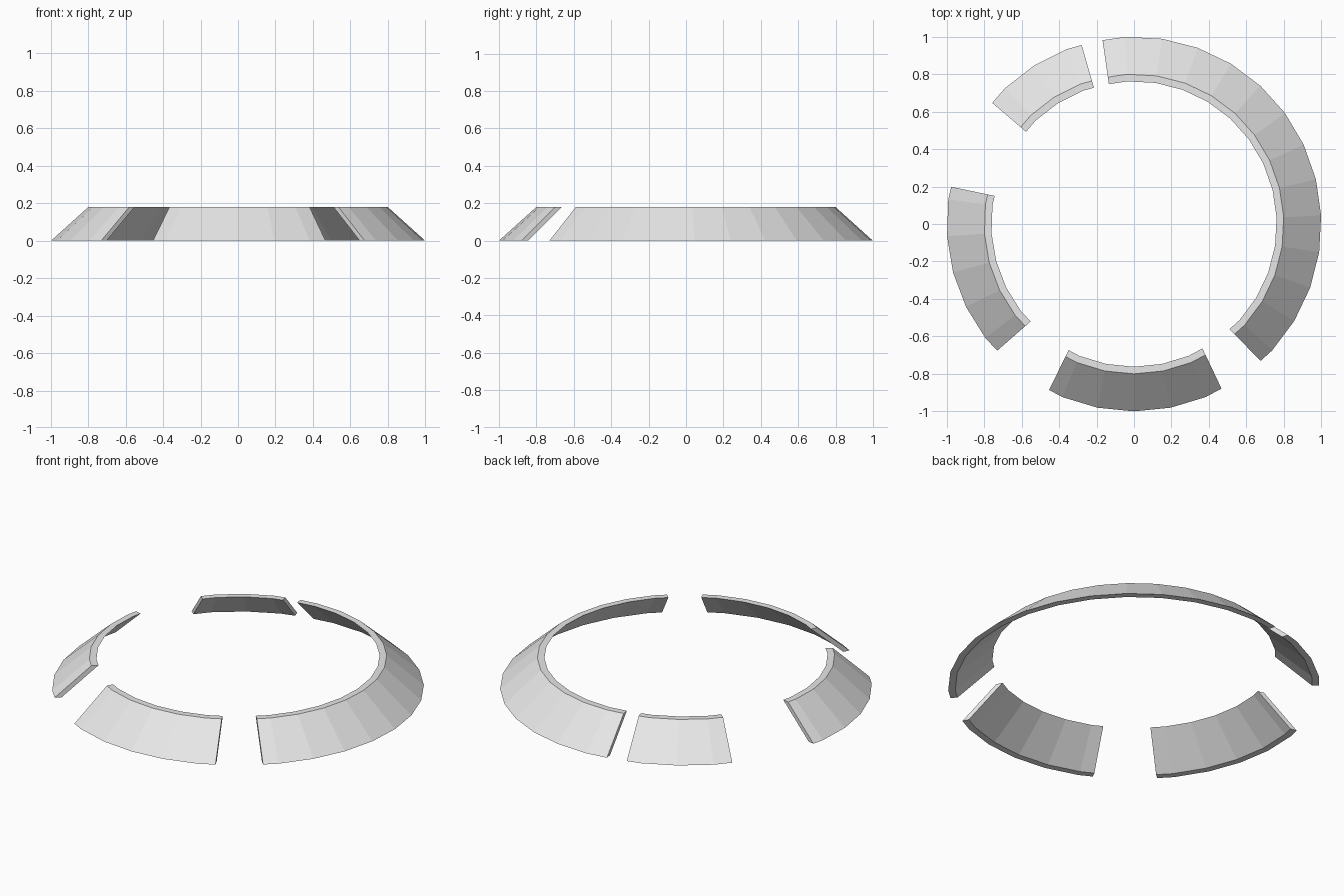
import bpy, bmesh, math
from mathutils import Vector

cube = bpy.data.objects.get("Cube")
if cube:
    bpy.data.objects.remove(cube, do_unlink=True)

grey = bpy.data.materials.new("light_grey")
grey.use_nodes = True
grey.diffuse_color = (0.8, 0.8, 0.8, 1)
grey.node_tree.nodes["Principled BSDF"].inputs["Base Color"].default_value = (0.8, 0.8, 0.8, 1)

STEP = 360 / 32
# Sloping wall section as (radius, height)
PROFILE = [(1.0, 0), (0.8, 0.18), (0.762, 0.18), (0.962, 0)]


def polar(radius, degrees, z=0):
    a = math.radians(degrees)
    return Vector((radius * math.cos(a), radius * math.sin(a), z))


def trim(bm, outer, inner, side):
    """Cut the arc end along an upright plane and close it."""
    p, q = polar(0.996, outer), polar(0.76, inner)
    normal = (p - q).cross(Vector((0, 0, 1))).normalized() * side
    geom = bm.verts[:] + bm.edges[:] + bm.faces[:]
    cut = bmesh.ops.bisect_plane(bm, geom=geom, plane_co=p, plane_no=normal,
                                 clear_outer=True)["geom_cut"]
    edges = [e for e in cut if isinstance(e, bmesh.types.BMEdge)]
    bmesh.ops.contextual_create(bm, geom=edges)


def wall_arc(name, phase, start, end):
    """Sweep the section round the arc; start and end are (outer, inner) angles."""
    bm = bmesh.new()
    first = math.floor((min(start) - 1 - phase) / STEP)
    last = math.ceil((max(end) + 1 - phase) / STEP)
    rings = [[bm.verts.new(polar(r, phase + k * STEP, z)) for r, z in PROFILE]
             for k in range(first, last + 1)]
    for a, b in zip(rings, rings[1:]):
        for i in range(4):
            j = (i + 1) % 4
            bm.faces.new((a[i], b[i], b[j], a[j]))
    trim(bm, *start, 1)
    trim(bm, *end, -1)
    bmesh.ops.recalc_face_normals(bm, faces=bm.faces)
    mesh = bpy.data.meshes.new(name)
    bm.to_mesh(mesh)
    bm.free()
    mesh.materials.append(grey)
    bpy.context.collection.objects.link(bpy.data.objects.new(name, mesh))


# Four separate arcs of the broken ring
wall_arc("long_left_wall", 2.6, (-47.2, -47.8), (99.7, 100.2))
wall_arc("short_back_wall", 9.8, (106.3, 106.4), (139.5, 139.5))
wall_arc("right_wall", 3.7, (168.5, 168.6), (222.8, 223.3))
wall_arc("front_wall", 0, (242.9, 242.6), (298, 298.8))
